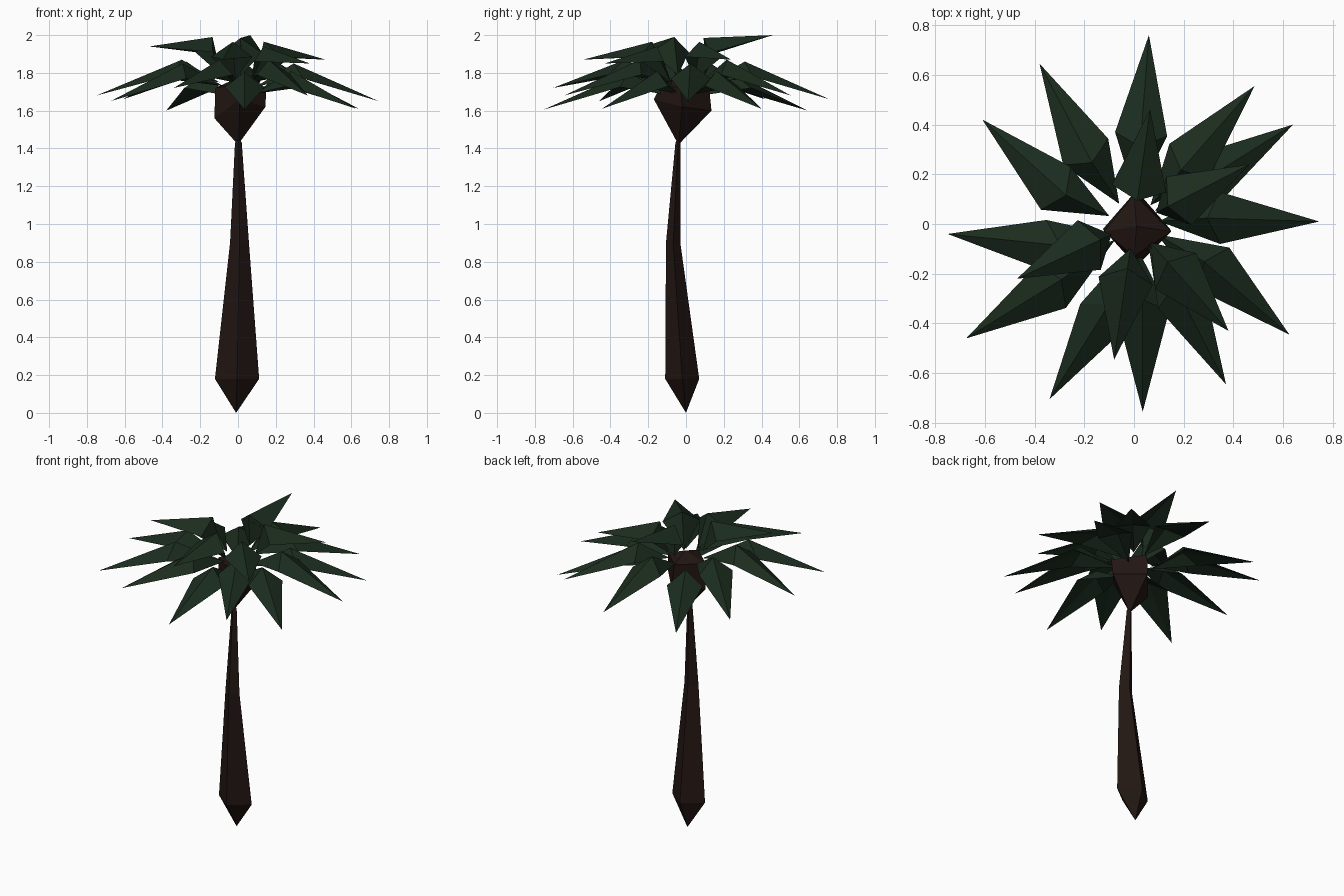
import bpy
from mathutils import Vector

if "Cube" in bpy.data.objects:
    bpy.data.objects.remove(bpy.data.objects["Cube"])


def material(name, color):
    m = bpy.data.materials.new(name)
    m.diffuse_color = (*color, 1)
    m.use_nodes = True
    m.node_tree.nodes["Principled BSDF"].inputs["Base Color"].default_value = m.diffuse_color
    return m


BARK = material("bark", (0.016, 0.008, 0.006))
GREEN = material("frond_green", (0.011, 0.025, 0.013))


def add_mesh(name, verts, faces, mat):
    me = bpy.data.meshes.new(name)
    me.from_pydata(verts, [], faces)
    me.materials.append(mat)
    ob = bpy.data.objects.new(name, me)
    bpy.context.collection.objects.link(ob)
    return ob


def spindle(name, bottom, rings, top, mat):
    """Four-sided diamond tube closed to a point at both ends."""
    verts = [bottom] + [p for r in rings for p in r] + [top]
    last, faces = len(verts) - 1, []
    for i in range(4):
        j = (i + 1) % 4
        faces.append((0, 1 + j, 1 + i))
        for k in range(len(rings) - 1):
            a, b = 1 + 4 * k, 5 + 4 * k
            faces.append((a + i, a + j, b + j, b + i))
        faces.append((last - 4 + i, last - 4 + j, last))
    return add_mesh(name, verts, faces, mat)


def diamond(cx, cy, z, rx, ry):
    return [(cx + rx, cy, z), (cx, cy + ry, z), (cx - rx, cy, z), (cx, cy - ry, z)]


def frond(name, tip, rise, back, inner_r, inner_drop, half, skew=0.0):
    """Folded pointed leaf: tip, two wide corners, raised ridge, inner point."""
    tip = Vector(tip)
    out = Vector((tip.x, tip.y, 0))
    r = out.length
    out.normalize()
    side = Vector((-out.y, out.x, 0))
    up = Vector((0, 0, 1))
    ridge_z = tip.z + rise
    wide = out * (r - back) + side * skew + up * (ridge_z - 0.08)
    ridge = out * (r - back - 0.05) + side * skew + up * ridge_z
    inner = out * inner_r + side * skew * 0.5 + up * (ridge_z - inner_drop)
    under = ridge - up * 0.04
    verts = [tip, wide + side * half, wide - side * half, ridge, inner, under]
    faces = [(0, 1, 3), (0, 3, 2), (4, 3, 1), (4, 2, 3),
             (0, 5, 1), (0, 2, 5), (4, 1, 5), (4, 5, 2)]
    return add_mesh(name, verts, faces, GREEN)


# Bent trunk tapering to a thin neck
spindle("trunk", (-0.01, 0, 0),
        [diamond(-0.005, -0.02, 0.18, 0.117, 0.09),
         diamond(0.008, -0.068, 0.9, 0.05, 0.038),
         diamond(0.002, -0.042, 1.43, 0.018, 0.014)],
        (0.002, -0.042, 1.46), BARK)

# Woody heart under the leaves
spindle("crown_heart", (0, -0.04, 1.42),
        [[(0.145, -0.02, 1.62), (0.01, 0.135, 1.60), (-0.125, -0.02, 1.56), (0.01, -0.17, 1.66)],
         [(0.15, -0.03, 1.72), (0.0, 0.12, 1.74), (-0.12, -0.03, 1.72), (0.0, -0.13, 1.74)]],
        (0.01, -0.01, 1.78), BARK)

# Lower tier of long drooping fronds (tip position, sideways skew)
lower = [((0.745, 0.01, 1.65), 0.02), ((0.64, 0.40, 1.61), 0), ((0.485, 0.555, 1.68), 0),
         ((0.06, 0.76, 1.66), 0), ((-0.38, 0.645, 1.60), 0.02), ((-0.61, 0.42, 1.66), 0.06),
         ((-0.75, -0.04, 1.68), 0.07), ((-0.675, -0.46, 1.65), 0.02),
         ((-0.34, -0.705, 1.72), 0.05), ((0.035, -0.755, 1.605), 0.02),
         ((0.37, -0.645, 1.68), 0.02), ((0.625, -0.445, 1.61), 0.04)]
for n, (t, skew) in enumerate(lower):
    frond(f"lower_frond_{n + 1}", t, min(0.2, 1.87 - t[2]), 0.40, 0.10, 0.12, 0.105, skew)

# Upper tier of shorter, flatter fronds (tip position, ridge rise)
upper = [((0.465, 0.24, 1.87), 0.095), ((0.065, 0.46, 2.0), -0.015),
         ((-0.47, -0.22, 1.94), 0.05), ((-0.08, -0.545, 1.87), 0.095),
         ((0.38, -0.43, 1.85), 0.09)]
for n, (t, rise) in enumerate(upper):
    frond(f"upper_frond_{n + 1}", t, rise, 0.32, 0.10, 0.20, 0.11)
